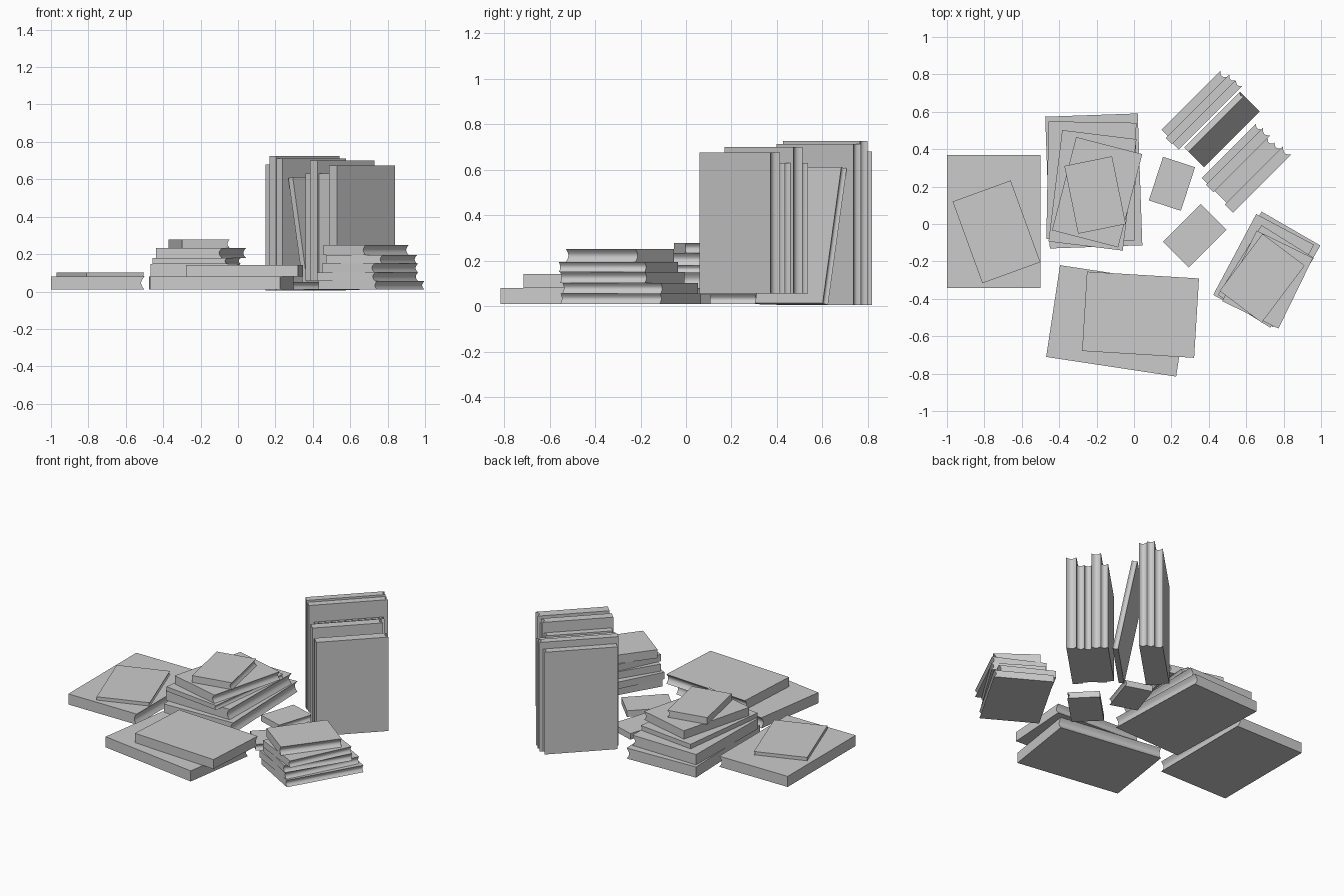
import bpy, bmesh
from math import radians, sin, pi, sqrt
from mathutils import Matrix, Vector

if "Cube" in bpy.data.objects:
    bpy.data.objects.remove(bpy.data.objects["Cube"])

ARC = 8  # segments of the hollow fore edge


def book(name, w, l, t, matrix):
    """Closed book: flat spine at -x, hollow page edge at +x, length on y, thickness on z from 0."""
    depth = min(0.3 * t, 0.018)
    prof = [(-w / 2, t), (-w / 2, 0)]
    for i in range(ARC + 1):
        f = i / ARC
        prof.append((w / 2 - depth * sin(pi * f), t * f))
    bm = bmesh.new()
    face = bm.faces.new([bm.verts.new((x, -l / 2, z)) for x, z in prof])
    ext = bmesh.ops.extrude_face_region(bm, geom=[face])
    bmesh.ops.translate(bm, vec=(0, l, 0),
                        verts=[v for v in ext["geom"] if isinstance(v, bmesh.types.BMVert)])
    bmesh.ops.recalc_face_normals(bm, faces=bm.faces)
    mesh = bpy.data.meshes.new(name)
    bm.to_mesh(mesh)
    bm.free()
    ob = bpy.data.objects.new(name, mesh)
    bpy.context.collection.objects.link(ob)
    ob.matrix_world = matrix
    bpy.ops.object.select_all(action='DESELECT')
    ob.select_set(True)
    bpy.context.view_layer.objects.active = ob
    bpy.ops.object.shade_smooth_by_angle(angle=radians(35))
    return ob


def pile(name, books, z=0.01):
    """Lying books from the bottom up: (x, y, width, length, thickness, degrees)."""
    for i, (x, y, w, l, t, a) in enumerate(books):
        book(f"{name}_{i + 1}", w, l, t,
             Matrix.Translation((x, y, z)) @ Matrix.Rotation(radians(a), 4, 'Z'))
        z += t


# Lying piles
pile("left_pile_book", [(-0.75, 0.013, 0.50, 0.71, 0.07, 0),
                        (-0.735, -0.042, 0.33, 0.465, 0.022, 20)])
pile("middle_pile_book", [(-0.215, 0.23, 0.495, 0.705, 0.07, 2),
                          (-0.228, 0.23, 0.47, 0.63, 0.068, -1),
                          (-0.222, 0.18, 0.40, 0.60, 0.03, -7),
                          (-0.197, 0.17, 0.365, 0.515, 0.055, -14.5),
                          (-0.208, 0.155, 0.26, 0.37, 0.045, 11.5)])
pile("front_pile_book", [(-0.085, -0.518, 0.496, 0.703, 0.07, 81.4),
                         (0.035, -0.485, 0.425, 0.60, 0.062, 86.5)])
pile("right_pile_book", [(0.713, -0.243, 0.363, 0.505, 0.046, -30),
                         (0.693, -0.245, 0.35, 0.49, 0.046, -28),
                         (0.705, -0.28, 0.33, 0.44, 0.047, -32),
                         (0.714, -0.297, 0.335, 0.42, 0.045, -26),
                         (0.685, -0.29, 0.282, 0.382, 0.056, -37)])
# front pile base is centred from its outline corners
bpy.data.objects["front_pile_book_1"].location.xy = (-0.085, -0.518)

# Loose small books
pile("small_book_back", [(0.203, 0.215, 0.18, 0.245, 0.04, -18)])
pile("small_book_front", [(0.325, -0.063, 0.195, 0.285, 0.04, -45)])

# Standing row: u runs along the book depth, v along the row
R = 1 / sqrt(2)
U, V, UP = Vector((R, R, 0)), Vector((R, -R, 0)), Vector((0, 0, 1))
BASIS = Matrix((U, UP, V)).transposed().to_4x4()


def standing(name, u0, u1, v, t, z0, z1):
    centre = U * (u0 + u1) / 2 + V * v + UP * (z0 + z1) / 2
    book(name, u1 - u0, z1 - z0, t, Matrix.Translation(centre) @ BASIS)


v = -0.252
for i, (u0, u1, t, top) in enumerate([(0.46, 0.905, 0.047, 0.68),
                                      (0.445, 0.925, 0.047, 0.725),
                                      (0.45, 0.93, 0.046, 0.712)]):
    standing(f"back_row_book_{i + 1}", u0, u1, v, t, 0.005, top)
    v += t

v = 0.082
for i, (u0, u1, t, top) in enumerate([(0.43, 0.84, 0.042, 0.63),
                                      (0.42, 0.85, 0.057, 0.70),
                                      (0.43, 0.83, 0.042, 0.63),
                                      (0.43, 0.84, 0.047, 0.63),
                                      (0.417, 0.856, 0.062, 0.675)]):
    standing(f"front_row_book_{i + 1}", u0, u1, v, t, 0.055, top)
    v += t

# Leaning book, its top resting on the back row
lean = Matrix.Rotation(radians(-11), 4, U)
pivot = Matrix.Translation(U * 0.69 + V * 0.018 + UP * 0.0)
book("leaning_book", 0.42, 0.61, 0.034,
     pivot @ lean @ Matrix.Translation(UP * 0.312) @ BASIS)
